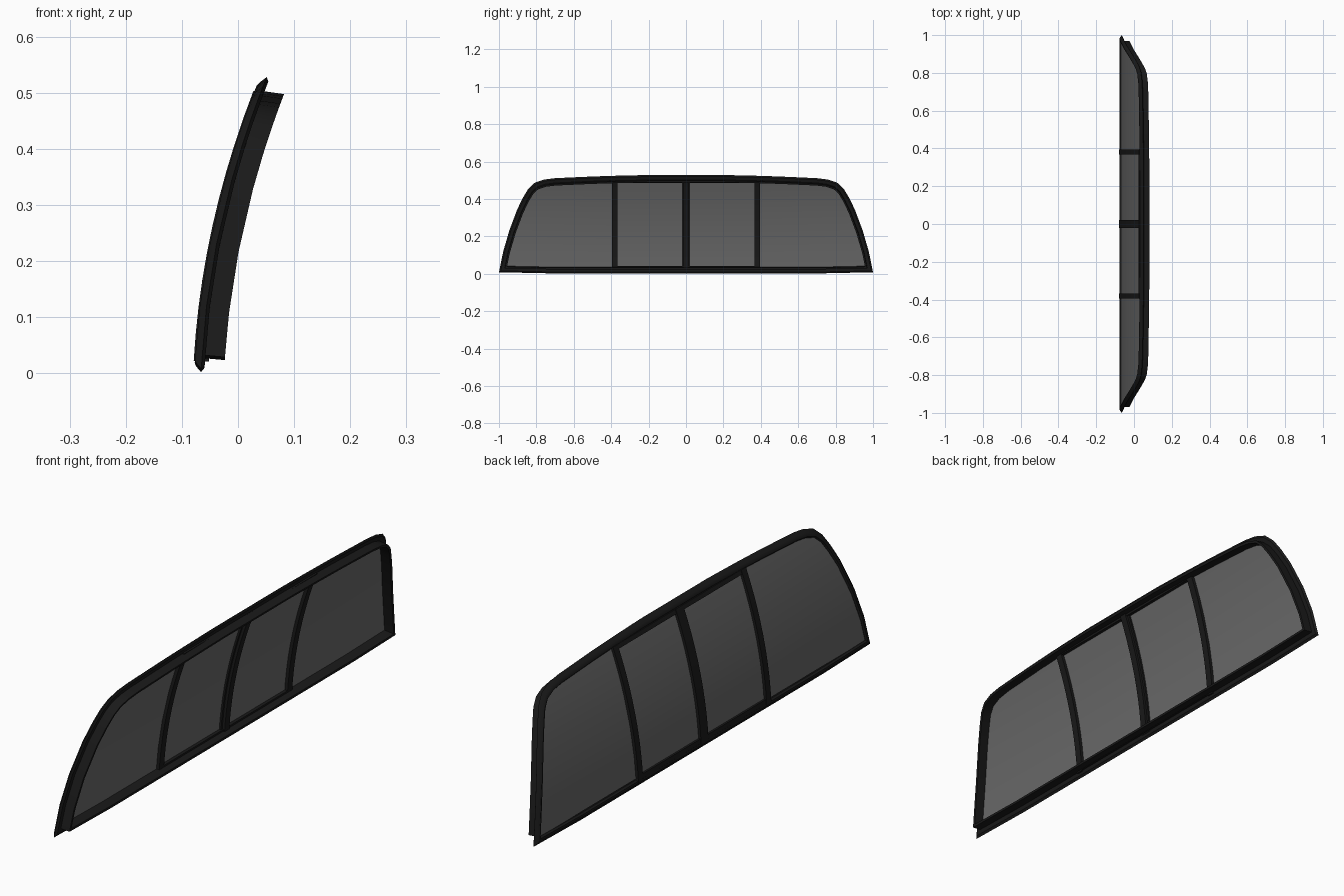
import bpy, bmesh, math
from mathutils import Vector

if "Cube" in bpy.data.objects:
    bpy.data.objects.remove(bpy.data.objects["Cube"])


def material(name, color):
    m = bpy.data.materials.new(name)
    m.diffuse_color = color
    m.use_nodes = True
    m.node_tree.nodes["Principled BSDF"].inputs["Base Color"].default_value = m.diffuse_color
    return m


RUBBER = material("black_rubber", (0.010, 0.010, 0.010, 1))
GLASS = material("tinted_glass", (0.145, 0.145, 0.145, 1))


# Curved sheet that every part follows; o is depth towards the cab (+x)
def place(y, z, o):
    return (-0.078 + 0.0415 * z + 0.342 * z * z + o, y, z - 0.12 * max(o - 0.015, 0))


def make(name, verts, faces, mat):
    me = bpy.data.meshes.new(name)
    me.from_pydata(verts, [], faces)
    bm = bmesh.new()
    bm.from_mesh(me)
    bmesh.ops.recalc_face_normals(bm, faces=bm.faces)
    bm.to_mesh(me)
    bm.free()
    me.materials.append(mat)
    ob = bpy.data.objects.new(name, me)
    bpy.context.collection.objects.link(ob)
    bpy.context.view_layer.objects.active = ob
    ob.select_set(True)
    bpy.ops.object.shade_smooth_by_angle(angle=math.radians(30))
    ob.select_set(False)
    return ob


# Window outline in y-z: right half, then mirrored
half = [(0.72, 0.002), (1.0, 0.008), (0.977, 0.12), (0.945, 0.23), (0.902, 0.345),
        (0.87, 0.41), (0.843, 0.455), (0.808, 0.487), (0.757, 0.504), (0.7, 0.511),
        (0.5, 0.52), (0.375, 0.524), (0.2, 0.528)]
outline = [Vector(p) for p in half + [(-y, z) for y, z in reversed(half)]]


def inset(d):
    pts, n = [], len(outline)
    for i, p in enumerate(outline):
        a = (p - outline[i - 1]).normalized()
        b = (outline[(i + 1) % n] - p).normalized()
        na, nb = Vector((-a.y, a.x)), Vector((-b.y, b.x))
        pts.append(p + (na + nb) * d / (1 + na.dot(nb)))
    return pts


def ring(name, section, mat):
    n, m = len(outline), len(section)
    verts = [place(p.x, p.y, o) for d, o in section for p in inset(d)]
    faces = [(j * n + i, j * n + (i + 1) % n,
              (j + 1) % m * n + (i + 1) % n, (j + 1) % m * n + i)
             for j in range(m) for i in range(n)]
    return make(name, verts, faces, mat)


# Outer flange seal and the deeper inner frame behind it
ring("outer_seal", [(0, 0.012), (0.010, 0.003), (0.016, 0), (0.023, 0.001),
                    (0.028, 0.007), (0.028, 0.018), (0.008, 0.018)], RUBBER)
ring("inner_frame", [(0.025, 0.014), (0.034, 0.014), (0.035, 0.053), (0.026, 0.053)], RUBBER)


# Curved slab built from rows of (y0, y1, z)
def slab(name, rows, o0, o1, mat):
    verts, faces = [], []
    for y0, y1, z in rows:
        verts += [place(y0, z, o0), place(y1, z, o0), place(y1, z, o1), place(y0, z, o1)]
    for r in range(len(rows) - 1):
        for k in range(4):
            a, b = 4 * r + k, 4 * r + (k + 1) % 4
            faces.append((a, b, b + 4, a + 4))
    e = 4 * len(rows)
    faces += [(3, 2, 1, 0), (e - 4, e - 3, e - 2, e - 1)]
    return make(name, verts, faces, mat)


def bar(name, y0, y1, z0, z1, o0, o1, mat, n=10):
    rows = [(y0, y1, z0 + (z1 - z0) * i / n) for i in range(n + 1)]
    return slab(name, rows, o0, o1, mat)


# Fixed side panes follow the inset outline
edge = inset(0.026)[1:12]
for s, side in ((1, "right"), (-1, "left")):
    rows = [(s * 0.374, s * max(p.x, 0.376), p.y) for p in edge]
    slab("side_glass_" + side, rows, 0.008, 0.013, GLASS)
    # Sliding pane
    bar("sliding_glass_" + side, 0, s * 0.374, 0.03, 0.498, 0.008, 0.013, GLASS)
    # Side mullion
    bar("side_mullion_" + side, s * 0.367, s * 0.395, 0.022, 0.502, -0.002, 0.025, RUBBER)

# Centre mullion, two overlapping sashes
bar("centre_mullion", -0.022, 0.022, 0.022, 0.503, -0.002, 0.02, RUBBER)
bar("centre_sash", -0.014, 0.014, 0.028, 0.5, 0.018, 0.03, RUBBER)

# Rails of the sliding section
bar("bottom_rail", -0.37, 0.37, 0.026, 0.043, 0.0, 0.025, RUBBER, 1)
bar("top_rail", -0.37, 0.37, 0.487, 0.502, 0.0, 0.025, RUBBER, 1)
